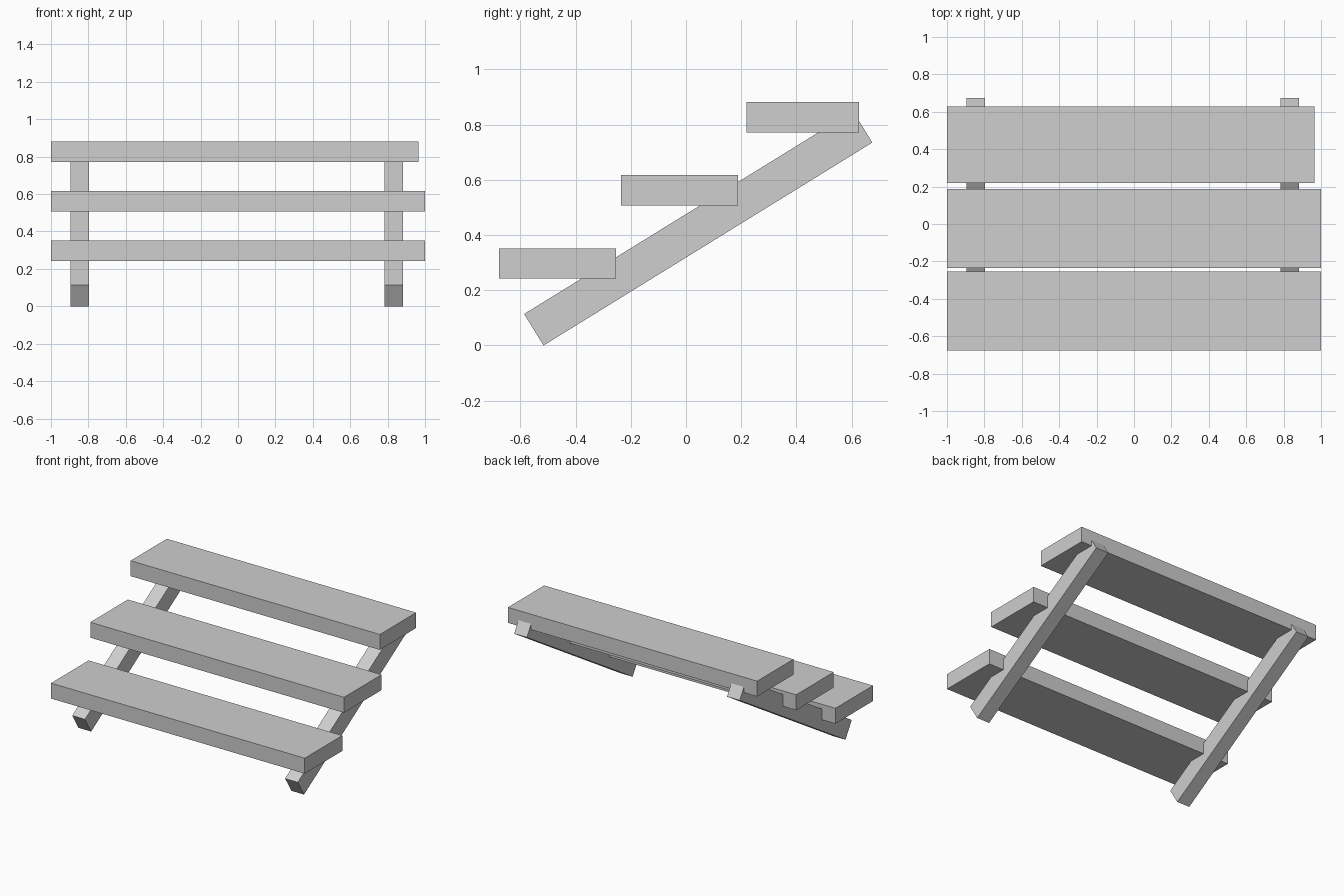
import bpy
import math
from mathutils import Vector

cube = bpy.data.objects.get("Cube")
if cube:
    bpy.data.objects.remove(cube, do_unlink=True)

grey = bpy.data.materials.new("plain grey")
grey.use_nodes = True
colour = (0.62, 0.62, 0.62, 1)
grey.diffuse_color = colour
grey.node_tree.nodes["Principled BSDF"].inputs["Base Color"].default_value = colour


def add_box(name, centre, size, tilt=0.0):
    """Box with its size applied, tilted about the x axis."""
    bpy.ops.mesh.primitive_cube_add(size=1, location=centre, rotation=(tilt, 0, 0))
    box = bpy.context.object
    box.name = name
    box.scale = size
    bpy.ops.object.transform_apply(location=False, rotation=False, scale=True)
    box.data.materials.append(grey)
    return box


# Treads: name, right-hand end, front edge, back edge, underside height
TREAD_THICKNESS = 0.11
treads = [
    ("bottom_tread", 1.0, -0.677, -0.254, 0.242),
    ("middle_tread", 1.0, -0.235, 0.188, 0.507),
    ("top_tread", 0.965, 0.219, 0.627, 0.772),
]
for name, end, front, back, under in treads:
    add_box(name,
            ((end - 1) / 2, (front + back) / 2, under + TREAD_THICKNESS / 2),
            (end + 1, back - front, TREAD_THICKNESS))

# Sloping beams, set out along their lower edge
foot = Vector((0, -0.516, 0))
head = Vector((0, 0.675, 0.735))
run = head - foot
slope = math.atan2(run.z, run.y)
depth = 0.134
normal = Vector((0, -math.sin(slope), math.cos(slope)))
middle = (foot + head) / 2 + normal * depth / 2
for name, x in (("right_beam", -0.846), ("left_beam", 0.832)):
    add_box(name, (x, middle.y, middle.z), (0.1, run.length, depth), slope)
